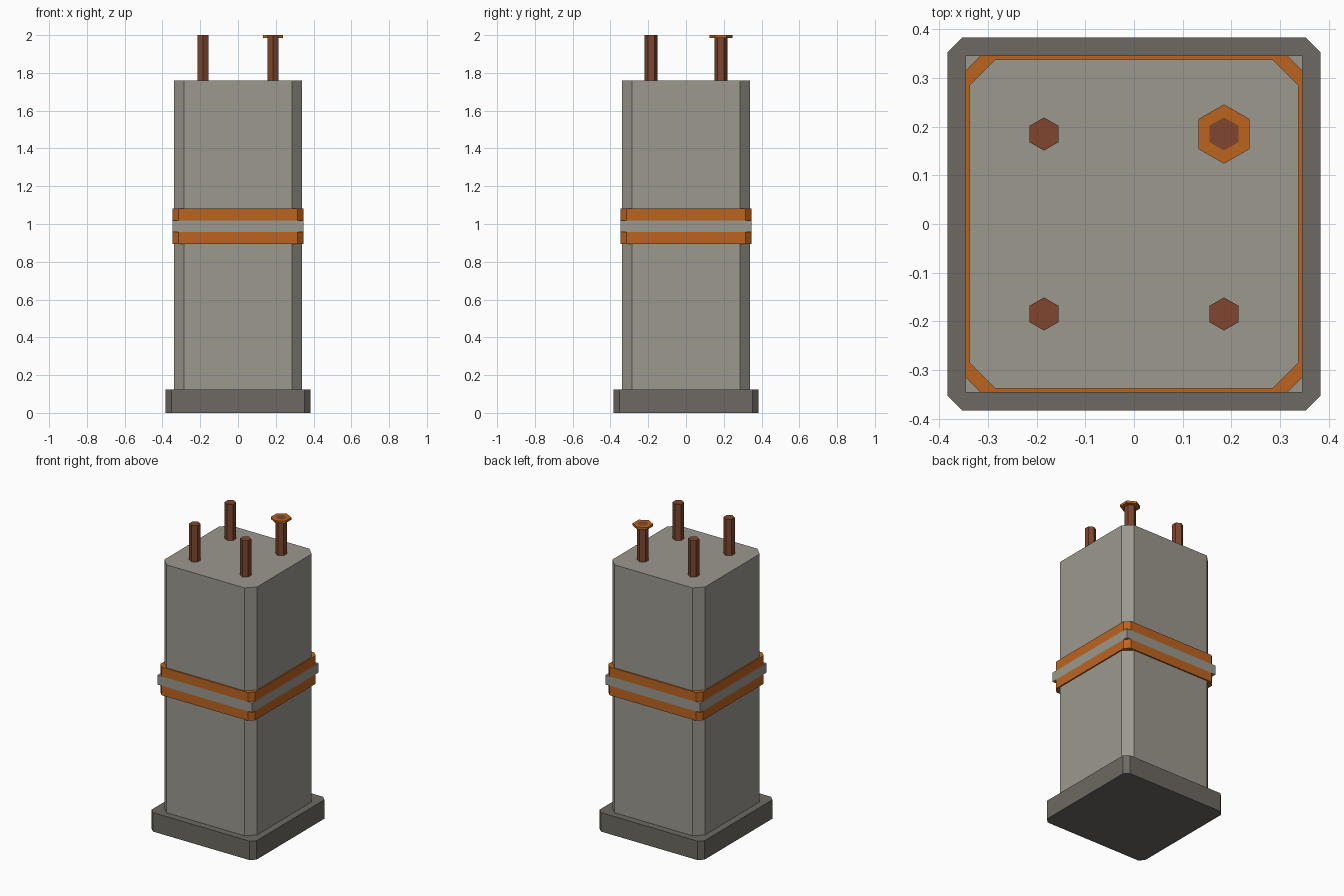
import bpy, bmesh, math

if "Cube" in bpy.data.objects:
    bpy.data.objects.remove(bpy.data.objects["Cube"])


def material(name, r, g, b):
    m = bpy.data.materials.new(name)
    lin = [((c / 255 + 0.055) / 1.055) ** 2.4 for c in (r, g, b)]
    m.diffuse_color = (*lin, 1)
    m.use_nodes = True
    m.node_tree.nodes["Principled BSDF"].inputs["Base Color"].default_value = m.diffuse_color
    return m


LIGHT = material("light_grey", 156, 152, 143)
DARK = material("dark_grey", 109, 105, 98)
ORANGE = material("orange", 188, 100, 32)
BROWN = material("brown", 126, 70, 46)


def octagon(h, c):
    """Square outline of half-width h with corners cut by c."""
    if c == 0:
        return [(h, -h), (h, h), (-h, h), (-h, -h)]
    k = h - c
    return [(h, -k), (h, k), (k, h), (-k, h), (-h, k), (-h, -k), (-k, -h), (k, -h)]


def hexagon(r):
    return [(r * math.sin(math.pi / 3 * i), -r * math.cos(math.pi / 3 * i)) for i in range(6)]


def prism(name, outline, z0, z1, mat, at=(0, 0), hole=None):
    """Extrude an outline from z0 to z1, optionally with a matching inner hole."""
    bm = bmesh.new()

    def ring(pts, z):
        return [bm.verts.new((x + at[0], y + at[1], z)) for x, y in pts]

    def bridge(a, b):
        n = len(a)
        for i in range(n):
            j = (i + 1) % n
            bm.faces.new((a[i], a[j], b[j], b[i]))

    low, high = ring(outline, z0), ring(outline, z1)
    bridge(low, high)
    if hole:
        in_low, in_high = ring(hole, z0), ring(hole, z1)
        bridge(high, in_high)
        bridge(in_high, in_low)
        bridge(in_low, low)
    else:
        bm.faces.new(high)
        bm.faces.new(low[::-1])
    bmesh.ops.recalc_face_normals(bm, faces=bm.faces)
    mesh = bpy.data.meshes.new(name)
    bm.to_mesh(mesh)
    bm.free()
    mesh.materials.append(mat)
    bpy.context.collection.objects.link(bpy.data.objects.new(name, mesh))


# Base plinth and column
prism("base", octagon(0.383, 0.03), 0, 0.125, DARK)
prism("column", octagon(0.338, 0.053), 0.125, 1.76, LIGHT)

# Collar: square grey band between two orange bands
prism("lower_band", octagon(0.346, 0.031), 0.895, 0.957, ORANGE)
prism("middle_band", octagon(0.346, 0), 0.957, 1.019, LIGHT)
prism("upper_band", octagon(0.346, 0.031), 1.019, 1.081, ORANGE)

# Four rods on top
for side, x in (("left", -0.185), ("right", 0.185)):
    for end, y in (("front", -0.185), ("back", 0.185)):
        prism(f"{end}_{side}_rod", hexagon(0.034), 1.76, 2.0, BROWN, (x, y))

# Flange round the tip of one rod
prism("rod_flange", hexagon(0.061), 1.985, 2.0, ORANGE, (0.185, 0.185), hexagon(0.034))
